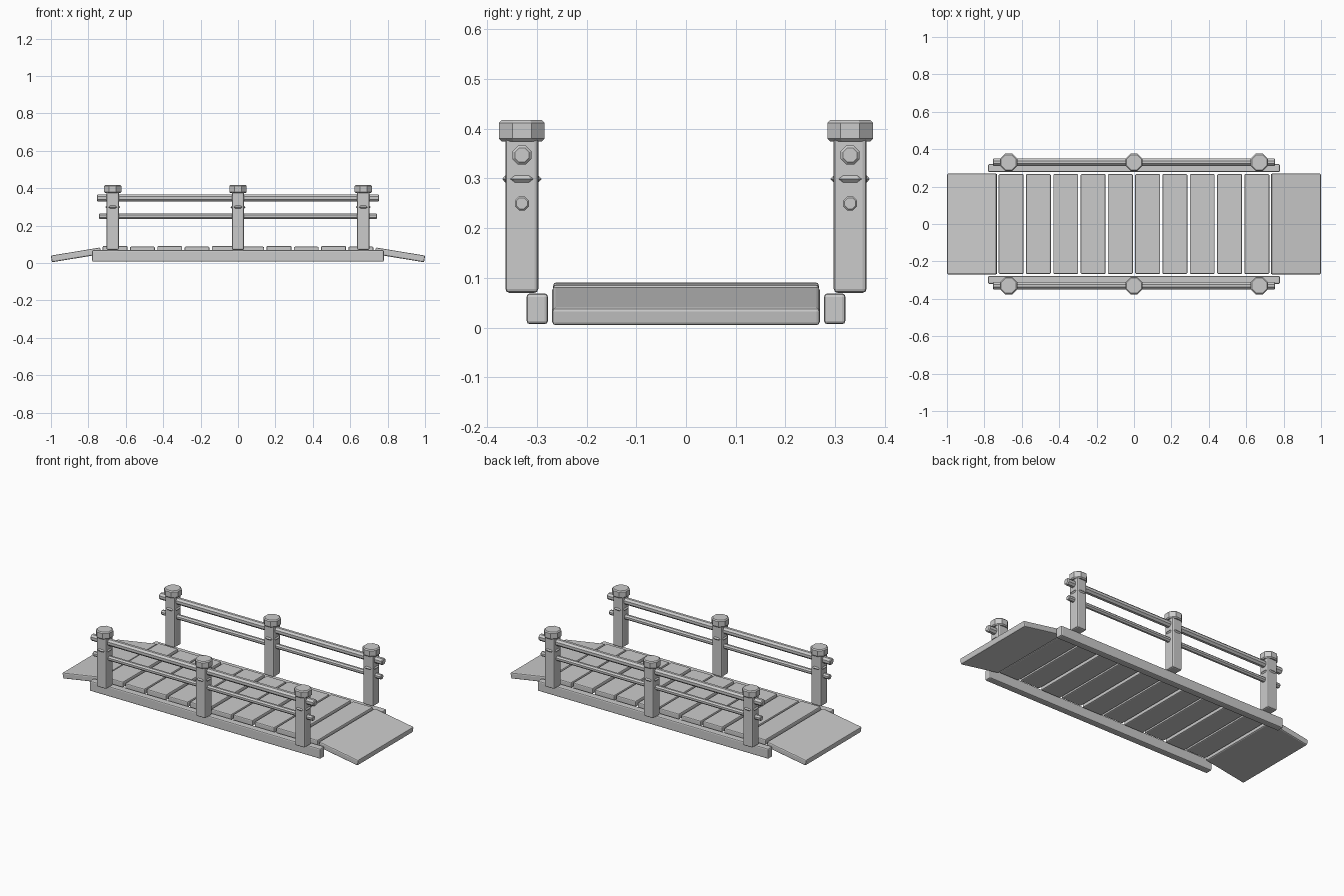
import bpy
from math import radians, pi, cos

if "Cube" in bpy.data.objects:
    bpy.data.objects.remove(bpy.data.objects["Cube"])


def bevel(ob, width, segments=1):
    m = ob.modifiers.new("bevel", 'BEVEL')
    m.width = width
    m.segments = segments
    m.limit_method = 'ANGLE'
    m.angle_limit = radians(50)
    return ob


def box(name, loc, size, b, pitch=0):
    bpy.ops.mesh.primitive_cube_add(size=1, location=loc)
    ob = bpy.context.object
    ob.name = name
    ob.scale = size
    bpy.ops.object.transform_apply(location=False, rotation=False, scale=True)
    ob.rotation_euler[1] = pitch
    return bevel(ob, b, 2)


def octagon(name, loc, apothem, depth, b, along_x=False):
    # Eight-sided prism with flats facing the axes
    bpy.ops.mesh.primitive_cylinder_add(vertices=8, radius=apothem / cos(pi / 8), depth=depth)
    ob = bpy.context.object
    ob.name = name
    ob.rotation_euler[2] = pi / 8
    bpy.ops.object.transform_apply(location=False, rotation=True, scale=False)
    ob.location = loc
    if along_x:
        ob.rotation_euler[1] = pi / 2
    return bevel(ob, b)


# Deck planks, alternating slightly in height
for i in range(10):
    top = 0.091 if i % 2 == 0 else 0.087
    box(f"deck_plank_{i + 1}", (-0.657 + 0.146 * i, 0, top - 0.0175), (0.133, 0.534, 0.035), 0.006)

# Sloping end ramps
for s, side in ((-1, "left"), (1, "right")):
    box(f"{side}_ramp", (s * 0.8655, 0, 0.0435), (0.268, 0.538, 0.036), 0.007, s * radians(9.4))

for s, side in ((-1, "front"), (1, "back")):
    # Side beam and rails
    box(f"{side}_side_beam", (0, s * 0.299, 0.038), (1.56, 0.043, 0.062), 0.007)
    y = s * 0.33
    octagon(f"{side}_upper_rail", (0, y, 0.347), 0.019, 1.51, 0.005, True)
    octagon(f"{side}_lower_rail", (0, y, 0.25), 0.014, 1.485, 0.003, True)
    # Posts with cap and binding ring
    for n, x in enumerate((-0.67, 0, 0.67), 1):
        box(f"{side}_post_{n}", (x, y, 0.2275), (0.066, 0.066, 0.315), 0.008)
        octagon(f"{side}_post_cap_{n}", (x, y, 0.396), 0.046, 0.044, 0.006)
        bpy.ops.mesh.primitive_torus_add(location=(x, y, 0.299), rotation=(0, 0, pi / 8),
                                         major_segments=8, minor_segments=4,
                                         major_radius=0.034, minor_radius=0.009)
        bpy.context.object.name = f"{side}_post_ring_{n}"
